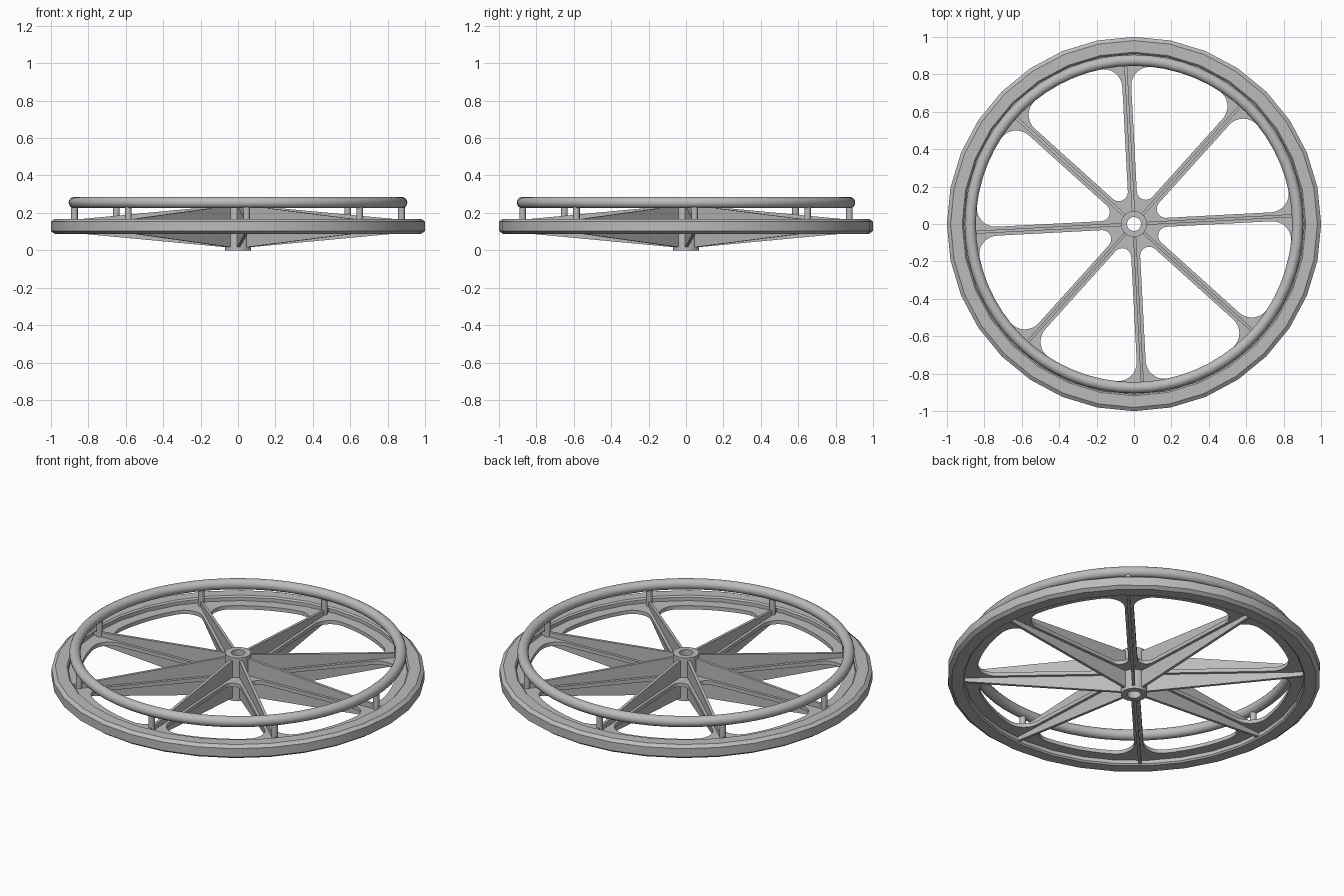
import bpy, bmesh
from math import pi, sin, cos, asin, radians
from mathutils import Matrix, Vector

if "Cube" in bpy.data.objects:
    bpy.data.objects.remove(bpy.data.objects["Cube"])

MID = 0.128               # mid plane of the wheel
SPOKES = 8
STEP = 2 * pi / SPOKES
START = radians(3)        # angle of the first spoke

grey = bpy.data.materials.new("plain grey")
grey.use_nodes = True
grey.diffuse_color = (0.5, 0.5, 0.5, 1)
grey.node_tree.nodes["Principled BSDF"].inputs["Base Color"].default_value = (0.5, 0.5, 0.5, 1)


def finish(name, bm, smooth=True):
    bmesh.ops.recalc_face_normals(bm, faces=bm.faces)
    mesh = bpy.data.meshes.new(name)
    bm.to_mesh(mesh)
    bm.free()
    ob = bpy.data.objects.new(name, mesh)
    bpy.context.collection.objects.link(ob)
    mesh.materials.append(grey)
    if smooth:
        bpy.ops.object.select_all(action='DESELECT')
        ob.select_set(True)
        bpy.context.view_layer.objects.active = ob
        bpy.ops.object.shade_smooth_by_angle(angle=radians(30))
    return ob


def lathe(name, profile, segments):
    """Spin a closed (radius, height) profile around z."""
    bm = bmesh.new()
    rings = [[bm.verts.new((r * cos(a), r * sin(a), z)) for r, z in profile]
             for a in (2 * pi * i / segments for i in range(segments))]
    n = len(profile)
    for i in range(segments):
        a, b = rings[i], rings[(i + 1) % segments]
        for j in range(n):
            k = (j + 1) % n
            bm.faces.new((a[j], b[j], b[k], a[k]))
    return finish(name, bm)


def arc(cx, cy, r, a0, a1, n):
    return [(cx + r * cos(a0 + (a1 - a0) * i / n),
             cy + r * sin(a0 + (a1 - a0) * i / n)) for i in range(n + 1)]


# Rim with chamfered tread, hand rail and hub
half = 0.04
rim_side = [(0.91, half - 0.008), (0.918, half), (0.98, half), (1.0, half - 0.015)]
rim_profile = [(r, MID + z) for r, z in rim_side] + [(r, MID - z) for r, z in reversed(rim_side)]
lathe("rim", rim_profile, 32)
lathe("hand_rail", arc(0.875, 0.255, 0.03, 0, 2 * pi * 15 / 16, 15), 64)
lathe("hub", [(0.037, 0), (0.07, 0), (0.07, 2 * MID), (0.037, 2 * MID)], 32)

# Web plate: a disc with one rounded window between each pair of spokes
BAND, OUTER = 0.024, 0.845
INNER_FILLET, OUTER_FILLET = 0.048, 0.1


def window():
    """Window outline, symmetric about the x axis."""
    h = STEP / 2
    ri = (BAND + INNER_FILLET) / sin(h)
    ro = OUTER - OUTER_FILLET
    ao = h - asin((BAND + OUTER_FILLET) / ro)
    inner = arc(ri, 0, INNER_FILLET, pi, h + pi / 2, 6)
    corner = arc(ro * cos(ao), ro * sin(ao), OUTER_FILLET, h + pi / 2, ao, 8)
    rim_edge = arc(0, 0, OUTER, ao, 0, 6)[1:]
    upper = inner + corner + rim_edge
    return upper + [(x, -y) for x, y in reversed(upper[1:-1])]


curve = bpy.data.curves.new("web_plate", 'CURVE')
curve.dimensions = '2D'
curve.fill_mode = 'BOTH'
curve.extrude = 0.011


def outline(points):
    spline = curve.splines.new('POLY')
    spline.points.add(len(points) - 1)
    for p, (x, y) in zip(spline.points, points):
        p.co = (x, y, 0, 1)
    spline.use_cyclic_u = True


outline(arc(0, 0, 0.93, 0, 2 * pi * 63 / 64, 63))
outline(arc(0, 0, 0.06, 0, 2 * pi * 31 / 32, 31))
for i in range(SPOKES):
    turn = Matrix.Rotation(START + (i + 0.5) * STEP, 2)
    outline([tuple(turn @ Vector(p)) for p in window()])
web = bpy.data.objects.new("web_plate", curve)
bpy.context.collection.objects.link(web)
web.location.z = MID
curve.materials.append(grey)
bpy.ops.object.select_all(action='DESELECT')
web.select_set(True)
bpy.context.view_layer.objects.active = web
bpy.ops.object.convert(target='MESH')
bpy.ops.object.shade_smooth_by_angle(angle=radians(30))

# Tapered spoke ribs and the posts that carry the hand rail
for i in range(SPOKES):
    turn = Matrix.Rotation(START + i * STEP, 4, 'Z')
    bm = bmesh.new()
    side = [(0.06, 0.112), (0.915, 0.032), (0.915, -0.032), (0.06, -0.112)]
    face = bm.faces.new([bm.verts.new((x, -0.008, MID + z)) for x, z in side])
    extruded = bmesh.ops.extrude_face_region(bm, geom=[face])["geom"]
    moved = [g for g in extruded if isinstance(g, bmesh.types.BMVert)]
    bmesh.ops.translate(bm, verts=moved, vec=(0, 0.016, 0))
    bm.transform(turn)
    finish(f"spoke_rib_{i + 1}", bm, smooth=False)

    bm = bmesh.new()
    bmesh.ops.create_cone(bm, cap_ends=True, segments=16, radius1=0.0175, radius2=0.0175,
                          depth=0.12, matrix=Matrix.Translation((0.875, 0, MID + 0.06)))
    bm.transform(turn)
    finish(f"rail_post_{i + 1}", bm)
